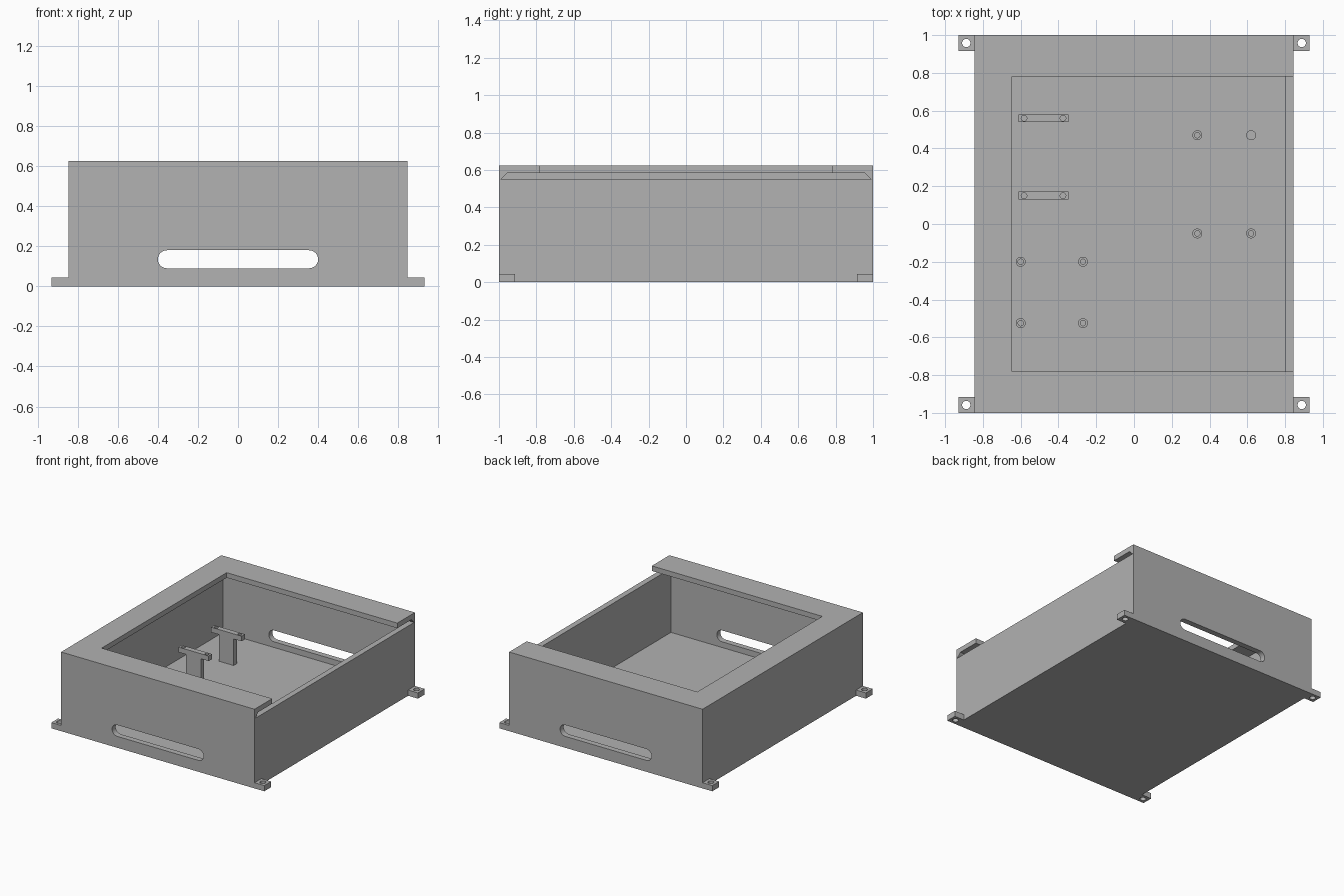
import bpy
import bmesh
from math import cos, sin, pi
from mathutils import Vector

cube = bpy.data.objects.get("Cube")
if cube:
    bpy.data.objects.remove(cube, do_unlink=True)

grey = bpy.data.materials.new("plain grey")
grey.use_nodes = True
colour = (0.445, 0.445, 0.445, 1)
grey.diffuse_color = colour
grey.node_tree.nodes["Principled BSDF"].inputs["Base Color"].default_value = colour


def prism(name, profile, direction):
    """Extrude a closed loop of 3D points along a direction."""
    bm = bmesh.new()
    face = bm.faces.new([bm.verts.new(p) for p in profile])
    extruded = bmesh.ops.extrude_face_region(bm, geom=[face], use_keep_orig=True)
    moved = [g for g in extruded["geom"] if isinstance(g, bmesh.types.BMVert)]
    bmesh.ops.translate(bm, verts=moved, vec=Vector(direction))
    bmesh.ops.recalc_face_normals(bm, faces=bm.faces)
    mesh = bpy.data.meshes.new(name)
    bm.to_mesh(mesh)
    bm.free()
    mesh.materials.append(grey)
    obj = bpy.data.objects.new(name, mesh)
    bpy.context.collection.objects.link(obj)
    return obj


def box(name, x, y, z):
    base = [(x[0], y[0], z[0]), (x[1], y[0], z[0]), (x[1], y[1], z[0]), (x[0], y[1], z[0])]
    return prism(name, base, (0, 0, z[1] - z[0]))


def cylinder(name, x, y, z, radius, sides=32):
    ring = [(x + radius * cos(2 * pi * i / sides), y + radius * sin(2 * pi * i / sides), z[0])
            for i in range(sides)]
    return prism(name, ring, (0, 0, z[1] - z[0]))


def cut(target, *cutters):
    """Subtract each cutter, then discard it."""
    for cutter in cutters:
        mod = target.modifiers.new("cut", "BOOLEAN")
        mod.operation = "DIFFERENCE"
        mod.solver = "EXACT"
        mod.object = cutter
        bpy.context.view_layer.update()
        graph = bpy.context.evaluated_depsgraph_get()
        result = bpy.data.meshes.new_from_object(target.evaluated_get(graph))
        target.modifiers.clear()
        target.data = result
        bpy.data.objects.remove(cutter, do_unlink=True)


W, H, FLOOR = 0.845, 0.625, 0.045
GROOVE, LIP = 0.55, 0.585

# Case: hollow box with a U-shaped top rim
case = box("case", (-W, W), (-1, 1), (0, H))
cavity = box("cavity_cutter", (-0.8, 0.8), (-0.955, 0.955), (FLOOR, 0.56))
opening = box("opening_cutter", (-0.645, 0.9), (-0.78, 0.78), (0.57, 0.7))

# Dovetail groove for a sliding lid, open on one side
groove = prism("groove_cutter", [(-0.8, -0.99, GROOVE), (-0.8, 0.99, GROOVE),
                                 (-0.8, 0.955, LIP), (-0.8, -0.955, LIP)], (1.8, 0, 0))

# Rounded cable slot through front and back walls
r, mid = 0.045, 0.135
outline = []
for side in (1, -1):
    for i in range(17):
        a = -pi / 2 + pi * i / 16
        outline.append((side * (0.4 - r + r * cos(a)), -1.1, mid + side * r * sin(a)))
slot = prism("slot_cutter", outline, (0, 2.2, 0))
cut(case, cavity, groove, opening, slot)

# Mounting tabs with screw holes at the four corners
for sx, nx in ((1, "left"), (-1, "right")):
    for sy, ny in ((-1, "front"), (1, "back")):
        tab = box(f"{ny}_{nx}_tab", sorted((sx * W, sx * 0.93)),
                  sorted((sy * 0.915, sy)), (0, FLOOR))
        cut(tab, cylinder("hole_cutter", sx * 0.888, sy * 0.958, (-0.1, 0.1), 0.022))

# Standoffs on the floor; one is a solid peg
spots = [(0.335, 0.47), (0.335, -0.05), (0.62, -0.05), (-0.6, -0.2),
         (-0.27, -0.2), (-0.6, -0.525), (-0.27, -0.525)]
for i, (x, y) in enumerate(spots):
    post = cylinder(f"standoff_{i + 1}", x, y, (FLOOR, 0.085), 0.026)
    cut(post, cylinder("hole_cutter", x, y, (0, 0.2), 0.014))
cylinder("solid_peg", 0.62, 0.47, (FLOOR, 0.085), 0.026)

# T-shaped brackets: stem and drilled crossbar
for i, y in enumerate((0.15, 0.56)):
    depth = (y - 0.021, y + 0.021)
    box(f"bracket_stem_{i + 1}", (-0.545, -0.415), depth, (FLOOR, 0.255))
    bar = box(f"bracket_bar_{i + 1}", (-0.612, -0.346), depth, (0.255, 0.295))
    for x in (-0.582, -0.376):
        cut(bar, cylinder("hole_cutter", x, y, (0.2, 0.4), 0.015))
